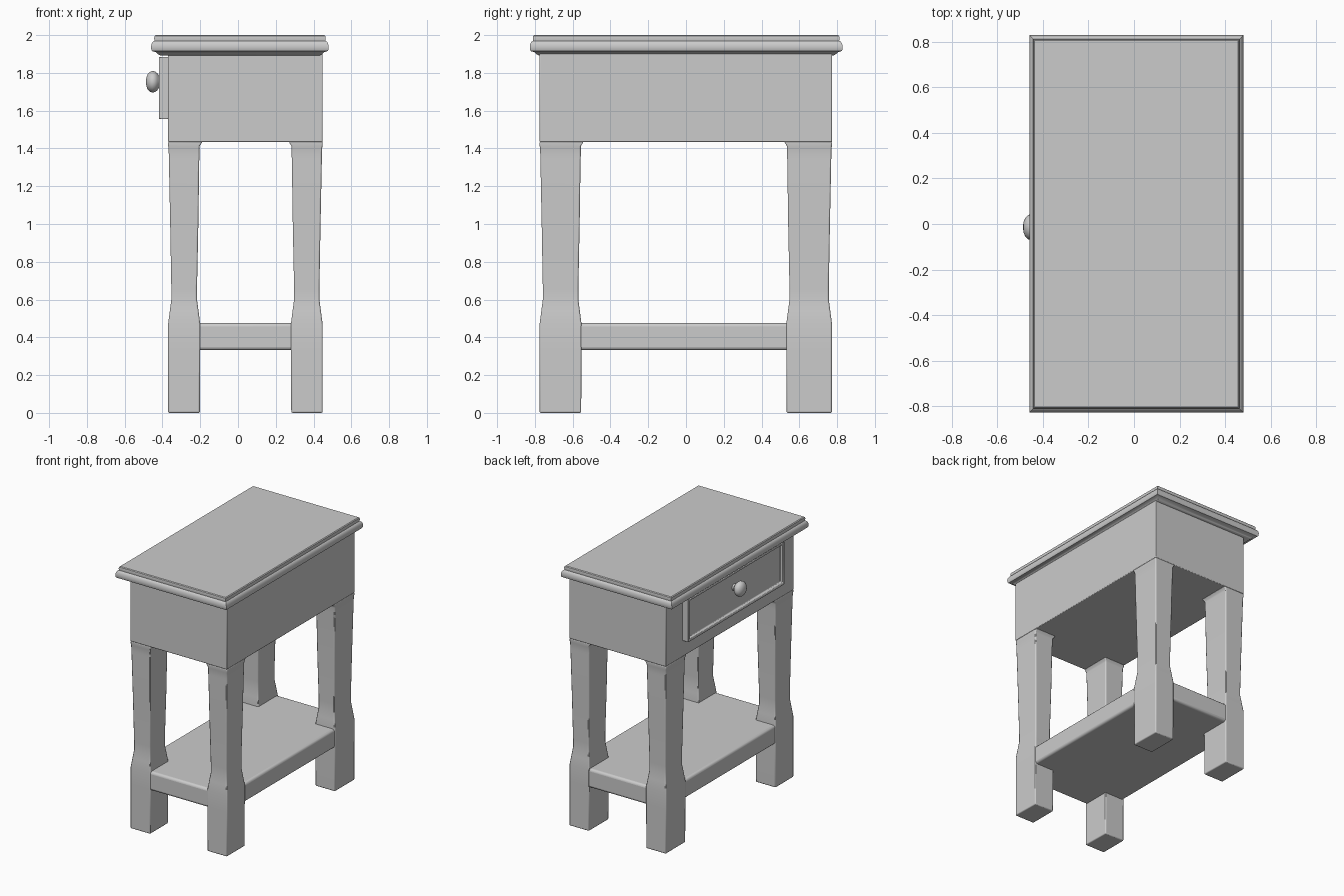
import bpy, bmesh, math
from mathutils import Matrix, Vector

if "Cube" in bpy.data.objects:
    bpy.data.objects.remove(bpy.data.objects["Cube"])


def finish(name, bm, bevel=0.0, segments=3):
    bmesh.ops.recalc_face_normals(bm, faces=bm.faces)
    mesh = bpy.data.meshes.new(name)
    bm.to_mesh(mesh)
    bm.free()
    ob = bpy.data.objects.new(name, mesh)
    bpy.context.collection.objects.link(ob)
    if bevel:
        mod = ob.modifiers.new("soft edges", 'BEVEL')
        mod.width, mod.segments = bevel, segments
        mod.limit_method = 'ANGLE'
        mod.angle_limit = math.radians(50)
    bpy.ops.object.select_all(action='DESELECT')
    ob.select_set(True)
    bpy.context.view_layer.objects.active = ob
    bpy.ops.object.shade_smooth_by_angle(angle=math.radians(35))
    return ob


def loft(rings):
    """Closed solid through rectangles given as (x0, x1, y0, y1, z)."""
    bm = bmesh.new()
    loops = [[bm.verts.new(p) for p in ((a, c, z), (b, c, z), (b, d, z), (a, d, z))]
             for a, b, c, d, z in rings]
    for lo, hi in zip(loops, loops[1:]):
        for i in range(4):
            j = (i + 1) % 4
            bm.faces.new((lo[i], lo[j], hi[j], hi[i]))
    bm.faces.new(loops[0][::-1])
    bm.faces.new(loops[-1])
    return bm


X0, X1, Y0, Y1 = -0.37, 0.448, -0.775, 0.773

# Moulded table top: (inset, height) profile around the rectangle
top_profile = [(0.047, 1.893), (0.034, 1.90), (0.024, 1.91), (0.006, 1.915),
               (0.001, 1.922), (0, 1.94), (0.003, 1.955), (0.009, 1.965),
               (0.018, 1.97), (0.016, 1.985), (0.018, 1.995), (0.024, 2.0)]
finish("table_top", loft([(-0.46 + i, 0.48 - i, -0.827 + i, 0.829 - i, z)
                          for i, z in top_profile]))

# Drawer case
finish("drawer_case", loft([(X0, X1, Y0, Y1, 1.433), (X0, X1, Y0, Y1, 1.90)]), 0.005, 2)

# Shaped legs: (height, outer inset, inner inset)
leg_profile = [(0, 0, 0.002), (0.34, 0, 0), (0.47, 0, 0), (0.54, 0.009, 0.009),
               (0.60, 0.017, 0.017), (0.66, 0.017, 0.017), (1.0, 0.011, 0.010),
               (1.345, 0.004, 0.005), (1.36, 0.004, 0.004), (1.405, 0.002, 0.004),
               (1.415, 0, 0.002), (1.436, 0, -0.012)]
for xname, xo, xi in (("left", X0, -0.20), ("right", X1, 0.28)):
    for yname, yo, yi in (("front", Y0, -0.553), ("back", Y1, 0.531)):
        sx = 1 if xi > xo else -1
        sy = 1 if yi > yo else -1
        rings = []
        for z, o, i in leg_profile:
            xs = sorted((xo + sx * o, xi - sx * i))
            ys = sorted((yo + sy * o, yi - sy * i))
            rings.append((*xs, *ys, z))
        finish(f"{yname}_{xname}_leg", loft(rings), 0.007, 2)

# Lower shelf
e = 0.003
finish("lower_shelf", loft([(X0 + e, X1 - e, Y0 + e, Y1 - e, z) for z in (0.332, 0.476)]), 0.018)

# Drawer front with a narrow rim around a recessed panel
bm = loft([(-0.418, -0.36, -0.595, 0.568, z) for z in (1.555, 1.885)])
bm.normal_update()
face = min(bm.faces, key=lambda f: f.calc_center_median().x)
bmesh.ops.inset_region(bm, faces=[face], thickness=0.026)
bmesh.ops.inset_region(bm, faces=[face], thickness=0.008)
bmesh.ops.translate(bm, verts=face.verts, vec=(0.02, 0, 0))
finish("drawer_front", bm, 0.004, 2)

# Round knob, turned about the x axis: (x, radius)
knob_profile = [(-0.39, 0.026), (-0.412, 0.026), (-0.42, 0.034), (-0.428, 0.046),
                (-0.44, 0.055), (-0.454, 0.057), (-0.467, 0.052), (-0.478, 0.040),
                (-0.485, 0.024), (-0.488, 0)]
centre = Vector((0, -0.014, 1.753))
bm = bmesh.new()
verts = [bm.verts.new(centre + Vector((x, 0, r))) for x, r in knob_profile]
edges = [bm.edges.new(p) for p in zip(verts, verts[1:])]
bmesh.ops.spin(bm, geom=verts + edges, cent=centre, axis=(1, 0, 0),
               angle=math.tau, steps=32, use_duplicate=False)
bmesh.ops.remove_doubles(bm, verts=bm.verts, dist=1e-4)
finish("drawer_knob", bm)
